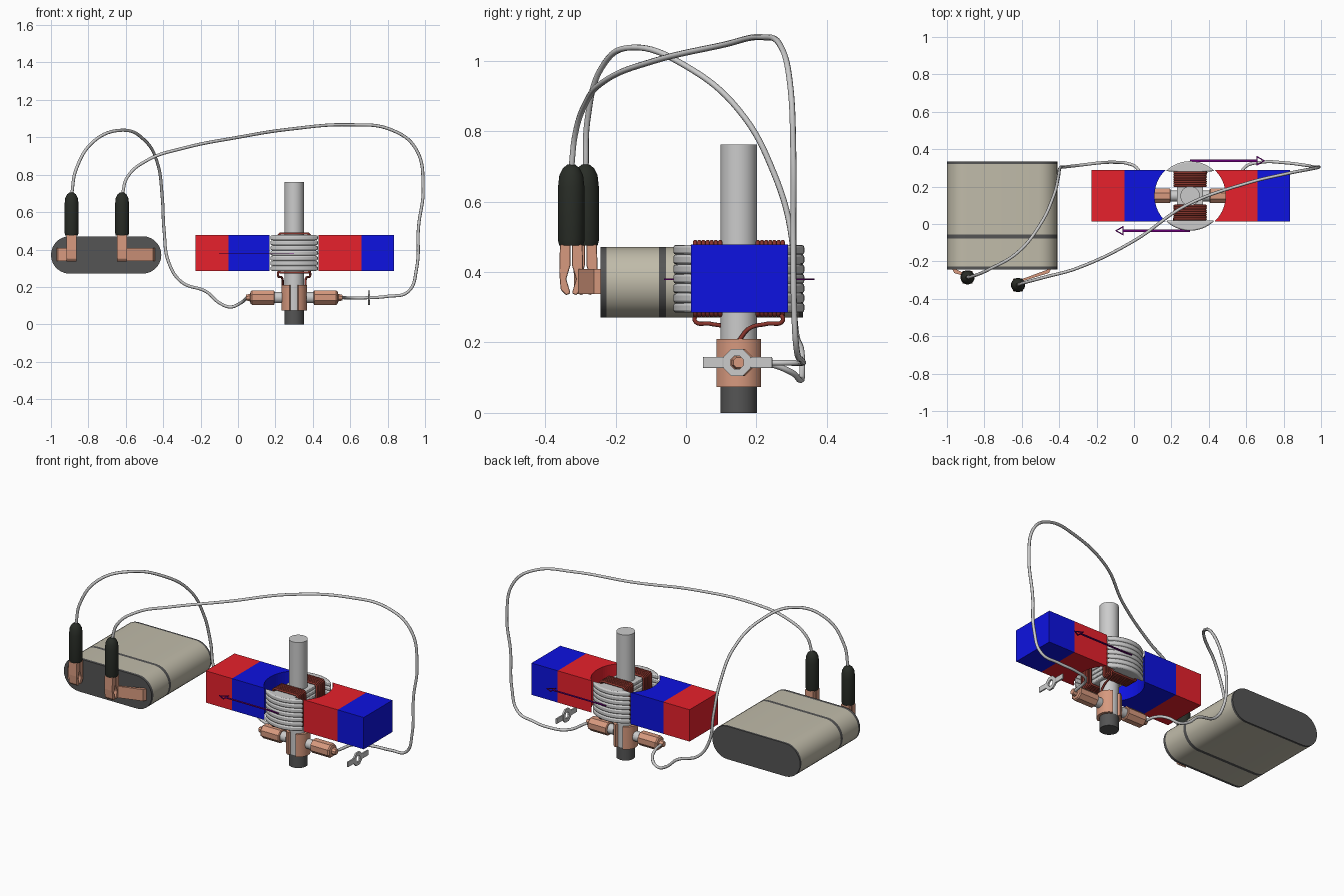
import bpy, bmesh
from math import sin, cos, pi, radians, sqrt, acos

if "Cube" in bpy.data.objects:
    bpy.data.objects.remove(bpy.data.objects["Cube"])

CX, CY = 0.30, 0.15          # motor axis


def mat(name, r, g, b):
    m = bpy.data.materials.new(name)
    m.diffuse_color = (r, g, b, 1)
    m.use_nodes = True
    m.node_tree.nodes["Principled BSDF"].inputs["Base Color"].default_value = m.diffuse_color
    return m


RED, BLUE = mat("red", .8, .015, .025), mat("blue", .004, .006, .75)
CREAM, DARK = mat("cream", .53, .50, .40), mat("dark_grey", .09, .09, .09)
COPPER, BLACK = mat("copper", .68, .32, .21), mat("black", .022, .026, .02)
COIL, PURPLE = mat("coil_red", .25, .035, .025), mat("purple", .14, .0, .18)


def place(axis, a, b, h):
    return {"z": (a, b, h), "y": (a, h, b), "x": (h, a, b)}[axis]


def finish(name, bm, m=None, smooth=None, bevel=0):
    bmesh.ops.recalc_face_normals(bm, faces=bm.faces)
    me = bpy.data.meshes.new(name)
    bm.to_mesh(me)
    bm.free()
    ob = bpy.data.objects.new(name, me)
    bpy.context.collection.objects.link(ob)
    if m:
        me.materials.append(m)
    if bevel:
        mod = ob.modifiers.new("bevel", "BEVEL")
        mod.width, mod.segments = bevel, 2
    if smooth:
        bpy.ops.object.select_all(action="DESELECT")
        ob.select_set(True)
        bpy.context.view_layer.objects.active = ob
        bpy.ops.object.shade_smooth_by_angle(angle=radians(smooth))
    return ob


def prism(name, pts, axis, lo, hi, m=None, smooth=None, bevel=0):
    """Extrude a 2D outline along an axis."""
    bm = bmesh.new()
    A = [bm.verts.new(place(axis, a, b, lo)) for a, b in pts]
    B = [bm.verts.new(place(axis, a, b, hi)) for a, b in pts]
    bm.faces.new(A)
    bm.faces.new(B)
    n = len(pts)
    for i in range(n):
        j = (i + 1) % n
        bm.faces.new((A[i], A[j], B[j], B[i]))
    return finish(name, bm, m, smooth, bevel)


def lathe(name, prof, axis, c, m=None, n=32, smooth=35):
    """Spin (height, radius) pairs round an axis through c."""
    bm = bmesh.new()
    rings = [[bm.verts.new(place(axis, c[0] + r * cos(2 * pi * (i + .5) / n),
                                 c[1] + r * sin(2 * pi * (i + .5) / n), h))
              for i in range(n)] for h, r in prof]
    for A, B in zip(rings, rings[1:]):
        for i in range(n):
            j = (i + 1) % n
            bm.faces.new((A[i], A[j], B[j], B[i]))
    bm.faces.new(rings[0])
    bm.faces.new(rings[-1])
    return finish(name, bm, m, smooth)


def wire(name, pts, r, m=None, poly=False, res=8, cyclic=False):
    """Round tube along a path, turned into a mesh."""
    cu = bpy.data.curves.new(name, "CURVE")
    cu.dimensions, cu.bevel_depth, cu.bevel_resolution = "3D", r, 2
    cu.use_fill_caps, cu.resolution_u = True, res
    sp = cu.splines.new("POLY" if poly else "BEZIER")
    P = sp.points if poly else sp.bezier_points
    P.add(len(pts) - 1)
    for p, co in zip(P, pts):
        if poly:
            p.co = (*co, 1)
        else:
            p.co = co
            p.handle_left_type = p.handle_right_type = "AUTO"
    sp.use_cyclic_u = cyclic
    if m:
        cu.materials.append(m)
    ob = bpy.data.objects.new(name, cu)
    bpy.context.collection.objects.link(ob)
    bpy.ops.object.select_all(action="DESELECT")
    ob.select_set(True)
    bpy.context.view_layer.objects.active = ob
    bpy.ops.object.convert(target="MESH")
    bpy.ops.object.shade_smooth_by_angle(angle=radians(50))
    return ob


def arc(cx, cy, r, a0, a1, n):
    return [(cx + r * cos(radians(a0 + (a1 - a0) * i / n)),
             cy + r * sin(radians(a0 + (a1 - a0) * i / n))) for i in range(n + 1)]


def box2(a0, a1, b0, b1):
    return [(a0, b0), (a1, b0), (a1, b1), (a0, b1)]


# battery: stadium cross-section in stacked sections
oval = arc(-.51, .371, .1, -90, 90, 14) + arc(-.9, .371, .1, 90, 270, 14)
for name, lo, hi, m in (("battery_front_cap", -.243, -.226, DARK), ("battery_front_shell", -.226, -.077, CREAM),
                        ("battery_band", -.077, -.057, DARK), ("battery_main_shell", -.057, .320, CREAM),
                        ("battery_back_cap", .320, .333, DARK)):
    prism(name, oval, "y", lo, hi, m, 30)

# battery terminals: bent copper strips
prism("long_terminal", [(-.445, -.243), (-.455, -.262), (-.635, -.318), (-.638, -.309), (-.46, -.243)],
      "z", .338, .408, COPPER)
prism("short_terminal", [(-.97, -.243), (-.962, -.262), (-.882, -.285), (-.88, -.276), (-.95, -.243)],
      "z", .338, .408, COPPER)

# clips: black boots with copper jaws
for side, bx, by in (("left", -.89, -.285), ("right", -.62, -.326)):
    lathe(side + "_clip_boot", [(.475, .034), (.49, .038), (.64, .038), (.675, .034), (.695, .024), (.706, .010)],
          "z", (bx, by), BLACK, 24)
    for jaw, s in (("front", -1), ("back", 1)):
        shape = [(.032, .478), (.002, .478), (.002, .42), (.014, .38), (.002, .34),
                 (.014, .334), (.030, .350), (.034, .40)]
        prism(f"{side}_clip_{jaw}_jaw", [(by + s * a, b) for a, b in shape],
              "x", bx - .027, bx + .027, COPPER, bevel=.004)

# leads from clips to brushes
wire("left_lead", [(-.89, -.285, .69), (-.865, -.28, .83), (-.77, -.24, .98), (-.62, -.15, 1.038),
                   (-.50, 0, .985), (-.43, .15, .86), (-.405, .25, .68), (-.395, .30, .50),
                   (-.37, .305, .33), (-.30, .313, .225), (-.17, .328, .175), (-.10, .33, .115),
                   (-.04, .325, .093), (.015, .30, .115), (.045, .23, .14), (.055, .16, .143)], .0085)
wire("right_lead", [(-.62, -.326, .69), (-.59, -.315, .79), (-.48, -.285, .88), (-.30, -.235, .94),
                    (0, -.09, 1.0), (.28, .10, 1.044), (.60, .217, 1.067), (.82, .27, 1.04),
                    (.95, .295, .94), (.99, .305, .73), (.965, .305, .52), (.955, .307, .30),
                    (.91, .315, .175), (.80, .328, .15), (.68, .33, .142), (.59, .30, .142), (.55, .17, .143)], .0085)

# shaft
lathe("shaft_foot", [(0, .052), (.076, .052)], "z", (CX, CY), DARK)
lathe("shaft", [(.076, .052), (.762, .052)], "z", (CX, CY))

# split ring commutator and brushes
for side, s in (("left", -1), ("right", 1)):
    ring = arc(0, 0, .068, -69, 69, 14) + arc(0, 0, .050, 69, -69, 14)
    prism(side + "_commutator_half", [(CX + s * a, CY + b) for a, b in ring], "z", .074, .21, COPPER, 30)
    lathe(side + "_brush_carbon", [(CX + s * .066, .029), (CX + s * .11, .029)], "x", (CY, .143))
    lathe(side + "_brush_holder", [(CX + s * h, r) for h, r in
          ((.104, .036), (.108, .042), (.225, .042), (.232, .036), (.236, .022), (.258, .016))],
          "x", (CY, .143), COPPER, 8, 20)
    # coil end running down to the ring
    wire(side + "_coil_lead", [(CX + s * .085, CY + s * .12, .28), (CX + s * .086, CY + s * .125, .262),
                               (CX + s * .07, CY + s * .08, .253), (CX + s * .062, CY + s * .03, .24),
                               (CX + s * .06, CY, .205)], .006, COIL)

# magnets, each hollowed round the rotor
Y0, Y1, R = .014, .289, .19
top = 180 - acos(-sqrt(R * R - .1375 ** 2) / R) * 180 / pi
for side, s, inner, outer, xs, xe in (("left", -1, BLUE, RED, -.05, -.226), ("right", 1, RED, BLUE, .66, .835)):
    hollow = [(CX + s * (a - CX), b) for a, b in arc(CX, (Y0 + Y1) / 2, R, -top, top, 20)]
    prism(side + "_magnet_inner_pole", hollow + [(xs, Y1), (xs, Y0)], "z", .285, .478, inner)
    prism(side + "_magnet_outer_pole", box2(min(xs, xe), max(xs, xe), Y0, Y1), "z", .285, .478, outer)

# rotor: stack of I-shaped plates
ha = 44.5
plate = (arc(CX, CY, .186, -90 - ha, -90 + ha, 14) + [(CX + .07, .02), (CX + .07, .28)]
         + arc(CX, CY, .186, 90 - ha, 90 + ha, 14) + [(CX - .07, .28), (CX - .07, .02)])
step = .192 / 7
for i in range(7):
    z = .285 + i * step
    prism(f"rotor_plate_{i + 1}", plate, "z", z, z + step, None, 40, .007)

# windings on both halves of the web
for half, y0 in (("front", .026), ("back", .204)):
    for i in range(7):
        y = y0 + i * .0118
        loop = [(CX + a, y, z) for a, z in
                ((-.084, .285), (-.074, .277), (.074, .277), (.084, .285),
                 (.084, .476), (.074, .486), (-.074, .486), (-.084, .476))]
        wire(f"{half}_winding_{i + 1}", loop, .0062, COIL, poly=True, cyclic=True)

# flat force arrows with open heads
for side, s, y in (("front", -1, -.036), ("back", 1, .338)):
    x = lambda d: CX + s * d
    prism(side + "_arrow_stem", box2(*sorted((x(0), x(.355))), y - .006, y + .006), "z", .378, .382, PURPLE)
    head = [(.355, -.027), (.402, 0), (.355, .027)]
    hole = [(.361, -.016), (.390, 0), (.361, .016)]
    for i in range(3):
        j = (i + 1) % 3
        quad = [head[i], head[j], hole[j], hole[i]]
        prism(f"{side}_arrow_head_edge_{i + 1}", [(x(a), y + b) for a, b in quad], "z", .378, .382, PURPLE)

# loose connector plate beyond the right brush: pierced centre with two arms
outer = arc(CY - .005, .143, .042, 22.5, 337.5 + 45, 8)[:8]
inner = arc(CY - .005, .143, .020, 22.5, 337.5 + 45, 8)[:8]
for i in range(8):
    j = (i + 1) % 8
    prism(f"connector_ring_{i + 1}", [outer[i], outer[j], inner[j], inner[i]], "x", .696, .706)
prism("connector_front_arm", box2(.048, .107, .127, .159), "x", .696, .706, bevel=.003)
prism("connector_back_arm", box2(.183, .245, .127, .159), "x", .696, .706, bevel=.003)
